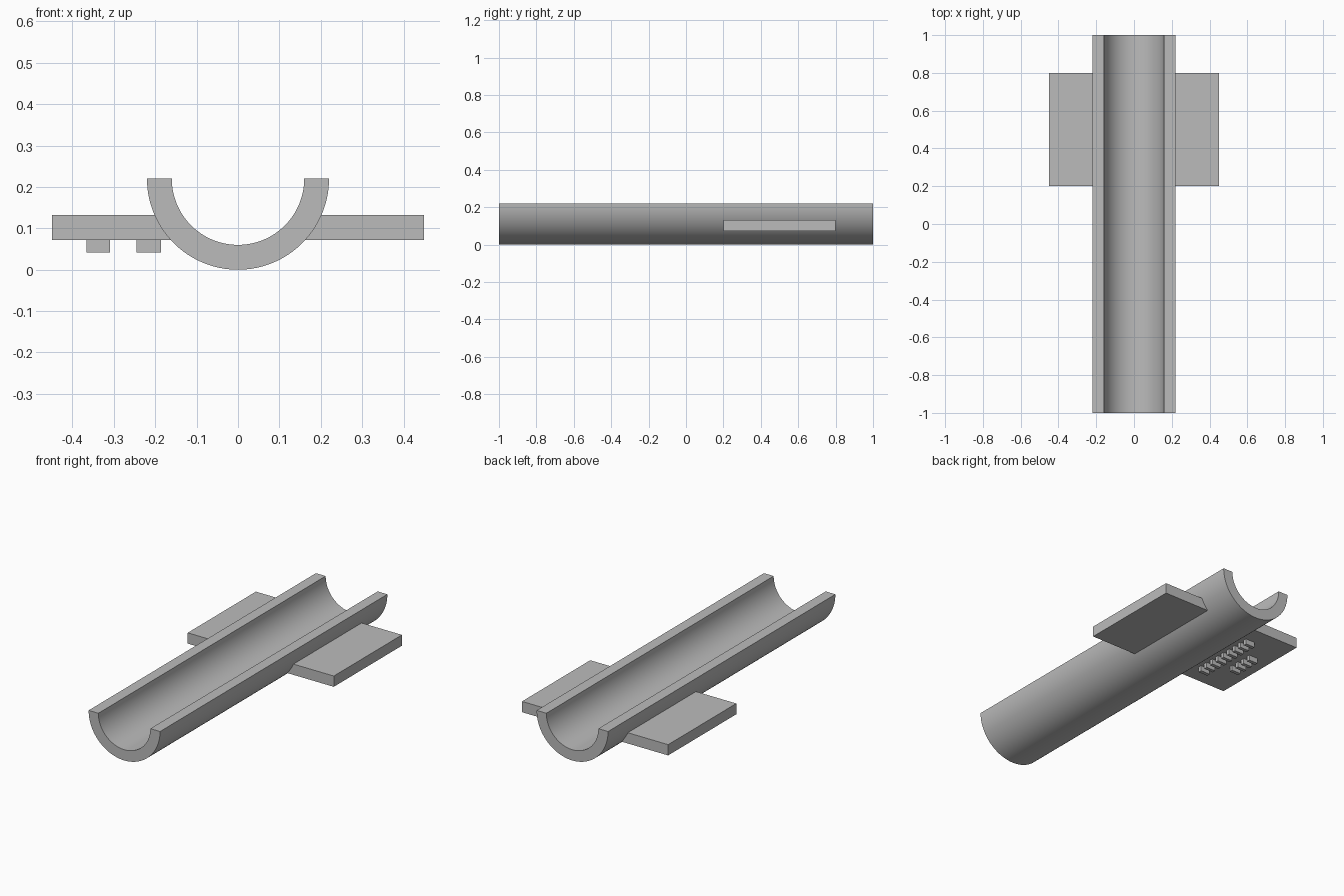
import bpy, bmesh, math

if "Cube" in bpy.data.objects:
    bpy.data.objects.remove(bpy.data.objects["Cube"])

grey = bpy.data.materials.new("plain grey")
grey.diffuse_color = (0.5, 0.5, 0.5, 1)
grey.use_nodes = True
grey.node_tree.nodes["Principled BSDF"].inputs["Base Color"].default_value = grey.diffuse_color

R_OUT, R_IN = 0.22, 0.16          # trough radii, axis at z = R_OUT
PLATE_Z0, PLATE_Z1 = 0.072, 0.132  # side plate underside and top


def extrude_profile(name, profile, y0, y1, smooth=False):
    """Closed (x, z) profile swept along y from y0 to y1."""
    bm = bmesh.new()
    face = bm.faces.new([bm.verts.new((x, y0, z)) for x, z in profile])
    ext = bmesh.ops.extrude_face_region(bm, geom=[face])
    moved = [v for v in ext["geom"] if isinstance(v, bmesh.types.BMVert)]
    bmesh.ops.translate(bm, verts=moved, vec=(0, y1 - y0, 0))
    bmesh.ops.recalc_face_normals(bm, faces=bm.faces)
    mesh = bpy.data.meshes.new(name)
    bm.to_mesh(mesh)
    bm.free()
    mesh.materials.append(grey)
    ob = bpy.data.objects.new(name, mesh)
    bpy.context.collection.objects.link(ob)
    if smooth:
        bpy.ops.object.select_all(action="DESELECT")
        ob.select_set(True)
        bpy.context.view_layer.objects.active = ob
        bpy.ops.object.shade_smooth_by_angle(angle=math.radians(30))
    return ob


def arc(radius, a0, a1, n):
    return [(radius * math.cos(a0 + (a1 - a0) * i / n),
             R_OUT + radius * math.sin(a0 + (a1 - a0) * i / n)) for i in range(n + 1)]


def box(x0, x1, z0, z1):
    return [(x0, z0), (x1, z0), (x1, z1), (x0, z1)]


# Half-pipe trough
extrude_profile("trough", arc(R_OUT, math.pi, 2 * math.pi, 64)
                + arc(R_IN, 2 * math.pi, math.pi, 64), -1, 1, smooth=True)

# Side plates, their inner edge following the trough wall
r = R_OUT - 0.002
inner = arc(r, math.asin((PLATE_Z0 - R_OUT) / r), math.asin((PLATE_Z1 - R_OUT) / r), 8)
for side, name in ((-1, "left_plate"), (1, "right_plate")):
    pts = inner + [(0.45, PLATE_Z1), (0.45, PLATE_Z0)]
    extrude_profile(name, [(side * x, z) for x, z in pts], 0.2, 0.8)

# Two rows of small raised ribs under the left plate
for row, x0, x1, y0, y1, count in (("inner", -0.245, -0.186, 0.31, 0.70, 9),
                                   ("outer", -0.366, -0.309, 0.42, 0.58, 4)):
    width = 0.02
    for i in range(count):
        y = y0 + (y1 - y0 - width) * i / (count - 1)
        extrude_profile(f"{row}_rib_{i + 1}", box(x0, x1, 0.042, PLATE_Z0 + 0.001), y, y + width)
